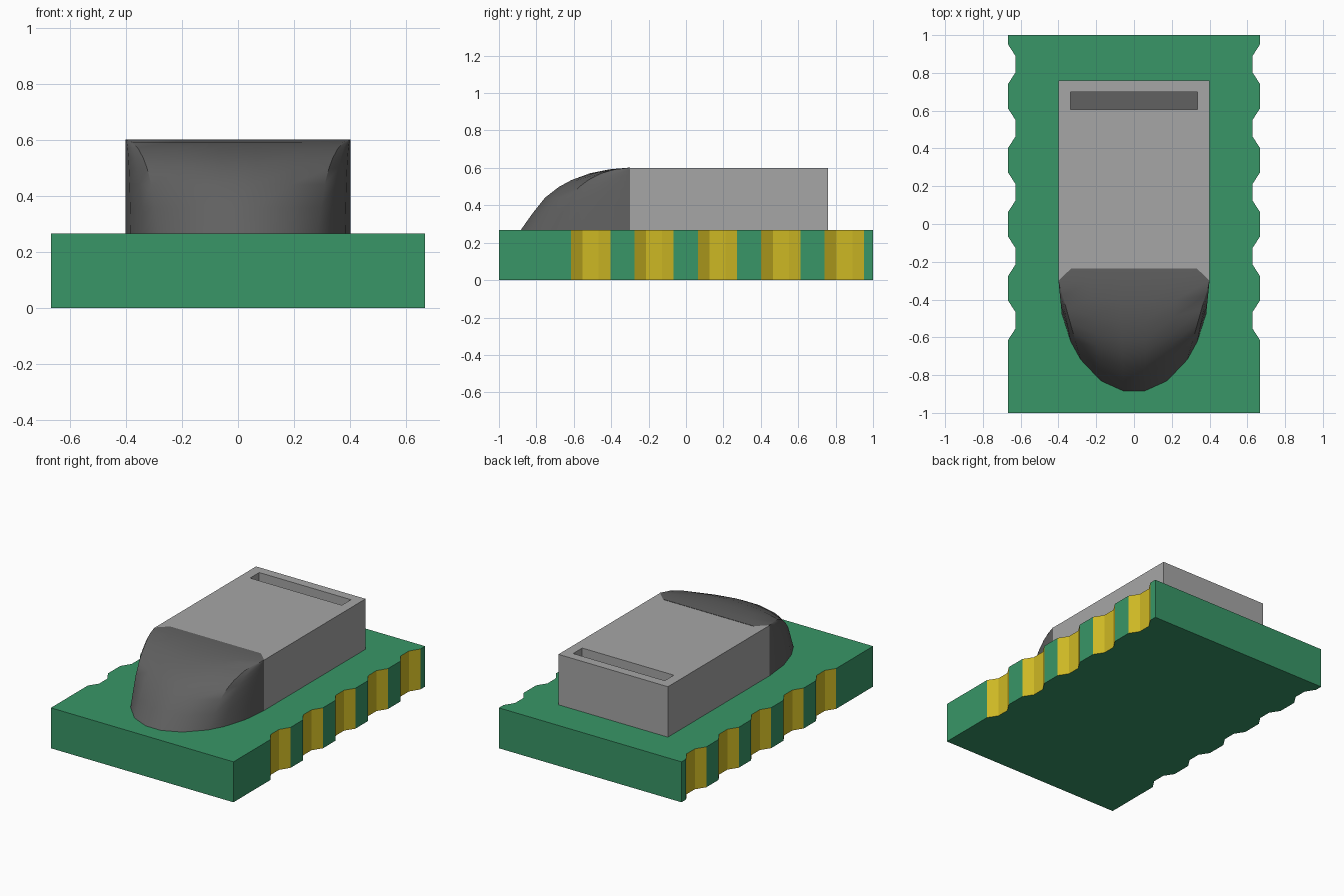
import bpy, bmesh, math

old = bpy.data.objects.get("Cube")
if old:
    bpy.data.objects.remove(old, do_unlink=True)


def material(name, rgb):
    lin = [((c / 255 + 0.055) / 1.055) ** 2.4 for c in rgb] + [1.0]
    m = bpy.data.materials.new(name)
    m.diffuse_color = lin
    m.use_nodes = True
    m.node_tree.nodes["Principled BSDF"].inputs["Base Color"].default_value = lin
    return m


green = material("board green", (56, 150, 103))
gold = material("contact gold", (206, 184, 36))
grey = material("housing grey", (166, 166, 166))
dark = material("dark grey", (97, 97, 97))


def loft(name, rings, mats, closed=True, rule=None):
    """Skin successive rings of points; closed rings get end caps."""
    bm = bmesh.new()
    rows = [[bm.verts.new(p) for p in ring] for ring in rings]
    n = len(rows[0])
    for a, b in zip(rows, rows[1:]):
        for j in range(n if closed else n - 1):
            k = (j + 1) % n
            bm.faces.new((a[j], a[k], b[k], b[j]))
    if closed:
        bm.faces.new(rows[0][::-1])
        bm.faces.new(rows[-1])
    bmesh.ops.remove_doubles(bm, verts=bm.verts, dist=1e-5)
    if rule:
        bm.normal_update()
        for f in bm.faces:
            f.material_index = rule(f)
    me = bpy.data.meshes.new(name)
    bm.to_mesh(me)
    bm.free()
    for m in mats:
        me.materials.append(m)
    ob = bpy.data.objects.new(name, me)
    bpy.context.collection.objects.link(ob)
    return ob


def rect(x, y0, y1, z):
    return [(-x, y0, z), (x, y0, z), (x, y1, z), (-x, y1, z)]


# Circuit board with five gold-plated notches along each long edge
W, TOP = 0.667, 0.267
side = [(W, -1)]
for i in range(5):
    c = -0.51 + i * 0.339
    side += [(W, c - 0.105), (W - 0.04, c - 0.043),
             (W - 0.04, c + 0.043), (W, c + 0.105)]
side.append((W, 1))
outline = side + [(-x, y) for x, y in reversed(side)]


def plated(f):
    return int(abs(f.normal.z) < 0.5 and 0.6 < abs(f.calc_center_median().x) < W - 0.005)


loft("circuit_board", [[(x, y, z) for x, y in outline] for z in (0, TOP)],
     [green, gold], rule=plated)

# Housing with a recessed slot near the back, dark at the bottom
loft("housing",
     [rect(0.4, -0.30, 0.76, TOP), rect(0.4, -0.30, 0.76, 0.6),
      rect(0.335, 0.605, 0.70, 0.6), rect(0.335, 0.605, 0.70, 0.51)],
     [grey, dark],
     rule=lambda f: int(f.normal.z > 0.9 and f.calc_center_median().z < 0.55))

# Rounded nose: elliptical base rising to the straight top edge of the housing
Y0, H = -0.30, 0.602 - TOP
half = [8, 26, 45, 57, 73, 90]
angles = [-a for a in reversed(half)] + half
profile = [(1, 0), (0.89, 0.27), (0.776, 0.52), (0.65, 0.69), (0.534, 0.80),
           (0.362, 0.91), (0.19, 0.97), (0, 1)]
edge_x = [0.4 * max(-1, min(1, a / 45)) for a in angles]
rows = []
for u, h in profile:
    row = []
    for a, tx in zip(angles, edge_x):
        r = math.radians(a)
        row.append((tx + (0.4 * math.sin(r) - tx) * u,
                    Y0 - 0.59 * math.cos(r) * u, TOP + H * h))
    rows.append(row)
# Thin lip lapping over the housing top
for z in (0.602, 0.595):
    rows.append([(x * 0.83, -0.235, z) for x in edge_x])
nose = loft("rounded_nose", rows, [dark], closed=False)

bpy.ops.object.select_all(action="DESELECT")
nose.select_set(True)
bpy.context.view_layer.objects.active = nose
bpy.ops.object.shade_smooth_by_angle(angle=math.radians(28))
